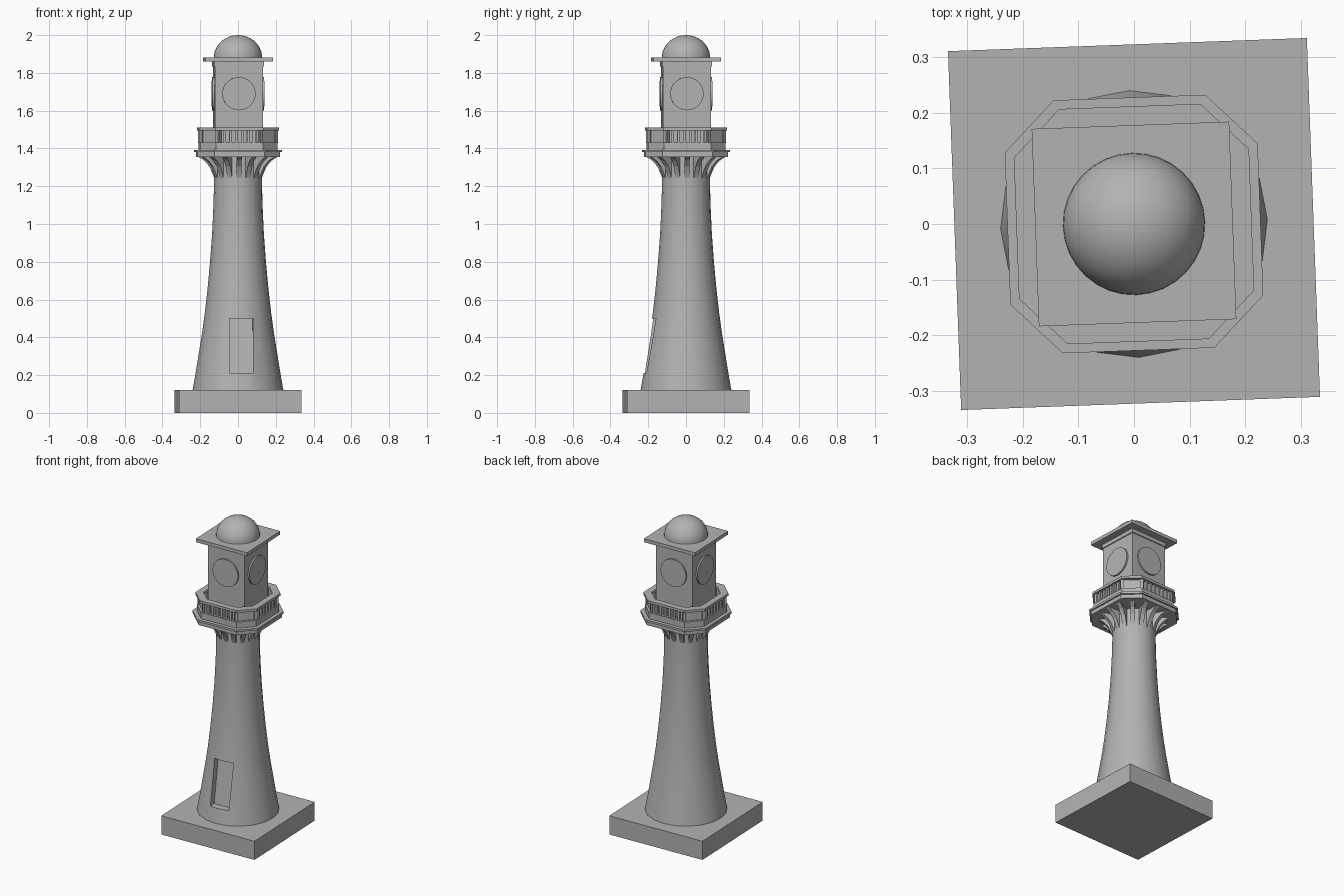
import bpy, bmesh, math
from mathutils import Matrix, Vector

cube = bpy.data.objects.get("Cube")
if cube:
    bpy.data.objects.remove(cube, do_unlink=True)

TURN = math.radians(2.1)      # the whole tower stands slightly turned
stone = bpy.data.materials.new("grey stone")
stone.use_nodes = True
GREY = (0.45, 0.45, 0.45, 1)
stone.diffuse_color = GREY
stone.node_tree.nodes["Principled BSDF"].inputs["Base Color"].default_value = GREY


def finish(name, bm, smooth=False):
    bmesh.ops.recalc_face_normals(bm, faces=bm.faces)
    mesh = bpy.data.meshes.new(name)
    bm.to_mesh(mesh)
    bm.free()
    mesh.materials.append(stone)
    ob = bpy.data.objects.new(name, mesh)
    bpy.context.collection.objects.link(ob)
    ob.rotation_euler.z = TURN
    if smooth:
        bpy.ops.object.select_all(action="DESELECT")
        ob.select_set(True)
        bpy.context.view_layer.objects.active = ob
        bpy.ops.object.shade_smooth_by_angle(angle=math.radians(35))
    return ob


def add_box(bm, lo, hi, angle=0.0):
    lo, hi = Vector(lo), Vector(hi)
    m = (Matrix.Rotation(angle, 4, "Z") @ Matrix.Translation((lo + hi) / 2)
         @ Matrix.Diagonal((*(hi - lo), 1)))
    return bmesh.ops.create_cube(bm, size=1, matrix=m)["verts"]


def lathe(name, profile, sides):
    # Closed solid of revolution from (radius, height) pairs
    bm = bmesh.new()
    rings = [[bm.verts.new((r * math.cos(math.tau * i / sides),
                            r * math.sin(math.tau * i / sides), z))
              for i in range(sides)] for r, z in profile]
    for a, b in zip(rings, rings[1:]):
        for i in range(sides):
            j = (i + 1) % sides
            bm.faces.new((a[i], a[j], b[j], b[i]))
    bm.faces.new(rings[0])
    bm.faces.new(rings[-1])
    return finish(name, bm, True)


def octagon(h):
    # Square of half-width h with cut corners
    c = h * 0.6
    return [(c, -h), (h, -c), (h, c), (c, h), (-c, h), (-h, c), (-h, -c), (-c, -h)]


def octagon_ring(name, outer, z0, z1, inner):
    bm = bmesh.new()
    loops = [[bm.verts.new((x, y, z)) for x, y in octagon(h)]
             for h, z in ((outer, z0), (outer, z1), (inner, z1), (inner, z0))]
    for a, b in zip(loops, loops[1:] + loops[:1]):
        for i in range(8):
            j = (i + 1) % 8
            bm.faces.new((a[i], a[j], b[j], b[i]))
    return finish(name, bm)


def square_block(name, half, z0, z1):
    bm = bmesh.new()
    add_box(bm, (-half, -half, z0), (half, half, z1))
    return finish(name, bm)


# Base and tapering shaft
square_block("base_plinth", 0.3235, 0, 0.12)
shaft = lathe("tower_shaft", [(0.242, 0.11), (0.239, 0.13), (0.223, 0.22), (0.207, 0.32),
                              (0.191, 0.42), (0.177, 0.52), (0.162, 0.65), (0.148, 0.8),
                              (0.137, 0.95), (0.13, 1.1), (0.127, 1.22), (0.127, 1.37)], 20)

# Doorway recess, its back leaning with the wall
bm = bmesh.new()
for v in add_box(bm, (-0.052, -0.4, 0.21), (0.073, -0.13, 0.5)):
    if v.co.y > -0.2 and v.co.z < 0.3:
        v.co.y -= 0.045
cutter = finish("door_cutter", bm)
cutter.hide_render = True
cutter.hide_viewport = True
cut = shaft.modifiers.new("door_recess", "BOOLEAN")
cut.operation = "DIFFERENCE"
cut.solver = "EXACT"
cut.object = cutter

# Curved brackets under the gallery
bm = bmesh.new()
curve = [(0.122, 1.235), (0.136, 1.27), (0.152, 1.305), (0.178, 1.335), (0.212, 1.357)]
outline = curve + [(0.11, 1.357), (0.11, 1.235)]
for k in range(16):
    turn = Matrix.Rotation(math.tau * k / 16, 4, "Z")
    sides = [[bm.verts.new(turn @ Vector((r, w, z))) for r, z in outline]
             for w in (-0.013, 0.013)]
    bm.faces.new(sides[0])
    bm.faces.new(sides[1])
    for i in range(len(outline)):
        j = (i + 1) % len(outline)
        bm.faces.new((sides[0][i], sides[0][j], sides[1][j], sides[1][i]))
finish("gallery_brackets", bm)

# Gallery floor, curb and handrail
octagon_ring("gallery_floor", 0.219, 1.355, 1.381, 0.09)
octagon_ring("gallery_lip", 0.228, 1.38, 1.393, 0.09)
octagon_ring("balustrade_curb", 0.206, 1.39, 1.432, 0.175)
octagon_ring("handrail", 0.212, 1.494, 1.51, 0.172)

# Balusters on the four long sides, framed panels on the cut corners
bm = bmesh.new()
panels = bmesh.new()
for side in range(4):
    a = side * math.pi / 2
    for i in range(8):
        x = (i - 3.5) * 0.031
        add_box(bm, (x - 0.007, -0.2, 1.43), (x + 0.007, -0.182, 1.496), a)
    d, w = 0.226, 0.058
    add_box(panels, (-w, -d + 0.008, 1.43), (w, -d + 0.03, 1.496), a + math.pi / 4)
    for s in (-1, 1):
        add_box(panels, (s * w - 0.009, -d, 1.43), (s * w + 0.009, -d + 0.03, 1.496),
                a + math.pi / 4)
finish("balusters", bm)
finish("corner_panels", panels)

# Lantern room with a round disc on each face
square_block("lantern_room", 0.127, 1.385, 1.862)
square_block("lantern_cornice", 0.133, 1.835, 1.862)
bm = bmesh.new()
for side in range(4):
    m = (Matrix.Rotation(side * math.pi / 2, 4, "Z") @ Matrix.Translation((0, -0.13, 1.69))
         @ Matrix.Rotation(math.pi / 2, 4, "X"))
    bmesh.ops.create_cone(bm, cap_ends=True, segments=32, radius1=0.088, radius2=0.088,
                          depth=0.014, matrix=m)
finish("lantern_discs", bm)

# Roof slab and dome
square_block("roof_slab", 0.178, 1.86, 1.882)
lathe("roof_dome", [(0.128 * math.cos(t), 1.88 + 0.12 * math.sin(t))
                    for t in (math.pi / 2 * i / 12.05 for i in range(13))], 32)
